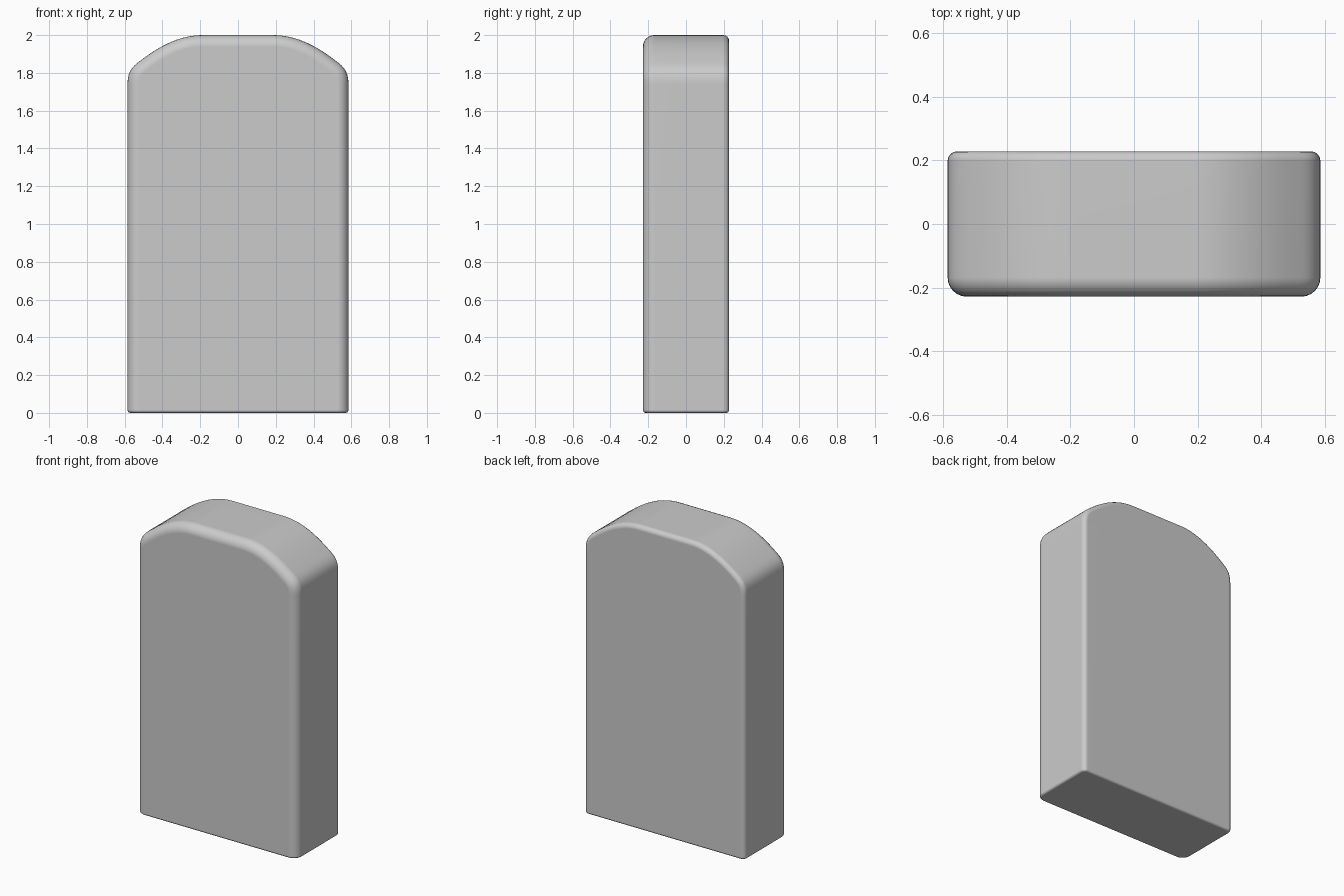
import bpy, bmesh, math
from mathutils import Vector
from mathutils.geometry import interpolate_bezier

if "Cube" in bpy.data.objects:
    bpy.data.objects.remove(bpy.data.objects["Cube"])

W, D = 0.585, 0.228
FRONT_R, BACK_R, BOTTOM_R = 0.06, 0.03, 0.015

# Half outline: straight side, tight shoulder, shallow crown
shoulder = interpolate_bezier(Vector((W, 1.74)), Vector((W, 1.82)),
                              Vector((0.55, 1.84)), Vector((0.5, 1.877)), 9)
crown = interpolate_bezier(Vector((0.5, 1.877)), Vector((0.42, 1.938)),
                           Vector((0.31, 2.0)), Vector((0.19, 2.0)), 11)
half = [Vector((W, 0))] + [p.to_2d() for p in shoulder] + [p.to_2d() for p in crown[1:]]
outline = half + [Vector((-p.x, p.y)) for p in reversed(half)]


def inset(points, d):
    """Move the sides and top inward by d, keeping the foot on the ground."""
    normals = []
    for a, b in zip(points, points[1:]):
        e = (b - a).normalized()
        normals.append(Vector((e.y, -e.x)))
    result = []
    for i, p in enumerate(points):
        n1, n2 = normals[max(i - 1, 0)], normals[min(i, len(normals) - 1)]
        result.append(p - (n1 + n2) * d / (1 + n1.dot(n2)))
    return result


# Depth layers: wide rounding at the front, narrow rounding at the back
layers = []
for i in range(7):
    a = math.pi / 2 * i / 6
    layers.append((-D + FRONT_R * (1 - math.sin(a)), FRONT_R * (1 - math.cos(a))))
layers.reverse()
for i in range(5):
    a = math.pi / 2 * i / 4
    layers.append((D - BACK_R * (1 - math.sin(a)), BACK_R * (1 - math.cos(a))))

# Headstone-shaped slab
bm = bmesh.new()
rings = [[bm.verts.new((p.x, y, p.y)) for p in inset(outline, d)] for y, d in layers]
for r, s in zip(rings, rings[1:]):
    for i in range(len(r) - 1):
        bm.faces.new((r[i], r[i + 1], s[i + 1], s[i]))
bm.faces.new(rings[0])
bm.faces.new(rings[-1])
foot = bm.faces.new([r[0] for r in rings] + [r[-1] for r in reversed(rings)])
bmesh.ops.recalc_face_normals(bm, faces=bm.faces)

# Small rounding around the foot
bmesh.ops.bevel(bm, geom=list(foot.edges), offset=BOTTOM_R, segments=3,
                profile=0.5, affect='EDGES', clamp_overlap=False)

mesh = bpy.data.meshes.new("slab")
bm.to_mesh(mesh)
bm.free()
slab = bpy.data.objects.new("slab", mesh)
bpy.context.collection.objects.link(slab)
bpy.context.view_layer.objects.active = slab
slab.select_set(True)
bpy.ops.object.shade_smooth_by_angle(angle=math.radians(40))
slab.modifiers.new("flat_face_normals", 'WEIGHTED_NORMAL').keep_sharp = True
